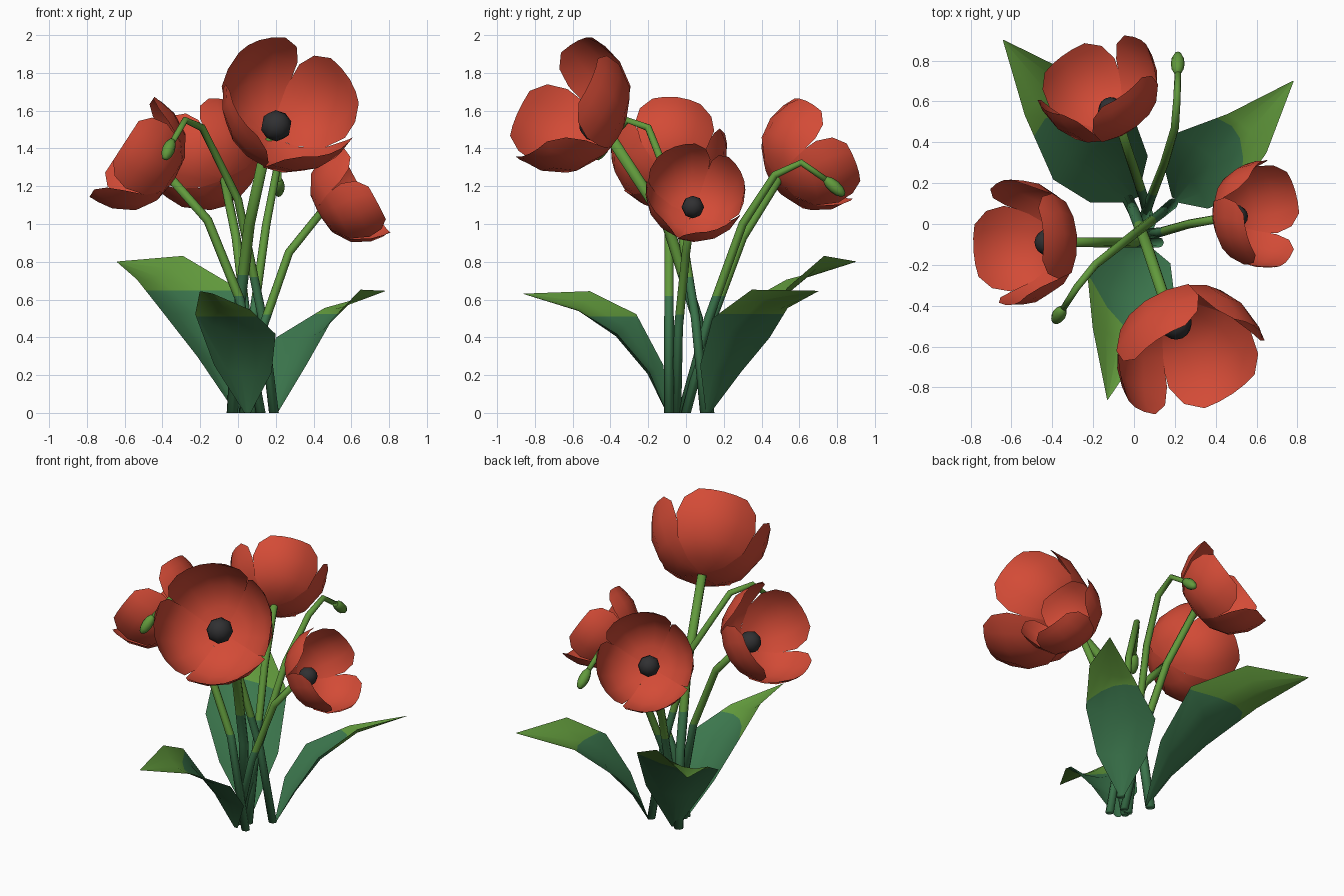
import bpy, bmesh, math
from mathutils import Vector, Matrix

if "Cube" in bpy.data.objects:
    bpy.data.objects.remove(bpy.data.objects["Cube"])


def material(name, rgb):
    m = bpy.data.materials.new(name)
    m.diffuse_color = (*rgb, 1)
    m.use_nodes = True
    m.node_tree.nodes["Principled BSDF"].inputs["Base Color"].default_value = m.diffuse_color
    return m


RED = material("poppy red", (0.65, 0.07, 0.037))
DARK = material("dark green", (0.045, 0.185, 0.075))
LIGHT = material("light green", (0.12, 0.32, 0.045))
BLACK = material("charcoal", (0.03, 0.03, 0.032))


def finish(name, bm, mats, split=None, smooth=True):
    """Turn a bmesh into an object; above height 'split' use the second material."""
    if split:
        bmesh.ops.bisect_plane(bm, geom=bm.verts[:] + bm.edges[:] + bm.faces[:],
                               plane_co=(0, 0, split), plane_no=(0, 0, 1))
        for f in bm.faces:
            f.material_index = int(f.calc_center_median().z > split)
    for f in bm.faces:
        f.smooth = smooth
    me = bpy.data.meshes.new(name)
    bm.to_mesh(me)
    bm.free()
    for m in mats:
        me.materials.append(m)
    ob = bpy.data.objects.new(name, me)
    bpy.context.collection.objects.link(ob)
    return ob


def skin(bm, rows, closed=False):
    """Join rows of points with quads."""
    vs = [[bm.verts.new(p) for p in row] for row in rows]
    n = len(rows[0])
    for a, b in zip(vs, vs[1:]):
        for i in range(n if closed else n - 1):
            j = (i + 1) % n
            bm.faces.new((a[i], a[j], b[j], b[i]))
    return vs


def stem(name, pts, r0, r1, split, sides=8):
    pts = [Vector(p) for p in pts]
    rows = []
    for k, p in enumerate(pts):
        if k == 0:
            t = Vector((0, 0, 1))
        else:
            t = (p - pts[k - 1]).normalized()
            if k < len(pts) - 1:
                t = (t + (pts[k + 1] - p).normalized()).normalized()
        x = Vector((1, 0, 0))
        x = (x - t * x.dot(t)).normalized()
        y = t.cross(x)
        r = r0 + (r1 - r0) * k / (len(pts) - 1)
        rows.append([p + (x * math.cos(a) + y * math.sin(a)) * r
                     for a in (2 * math.pi * i / sides for i in range(sides))])
    bm = bmesh.new()
    vs = skin(bm, rows, True)
    bm.faces.new(vs[0][::-1])
    bm.faces.new(vs[-1])
    finish(name, bm, (DARK, LIGHT), split)


# petal rows: radius, height along the flower axis, half angle in degrees
PETAL = [(0.01, 0.0, 45), (0.16, 0.02, 45), (0.285, 0.10, 46),
         (0.355, 0.23, 44), (0.37, 0.33, 37), (0.37, 0.39, 24)]


def flower(name, base, az, el, roll, size):
    az, el = math.radians(az), math.radians(el)
    n = Vector((math.cos(el) * math.cos(az), math.cos(el) * math.sin(az), math.sin(el)))
    right = Vector((0, 0, 1)).cross(n).normalized()
    up = n.cross(right)
    base = Vector(base)
    # four cupped petals, the side pair slightly outside the other
    for k in range(4):
        mid = roll + 90 * k
        grow = 1.02 if k % 2 else 0.99
        rows = []
        for r, h, half in PETAL:
            row = []
            for i in range(5):
                a = math.radians(mid + half * (i - 2) / 2)
                row.append(base + size * (grow * r * (right * math.cos(a) + up * math.sin(a)) + h * n))
            rows.append(row)
        bm = bmesh.new()
        skin(bm, rows)
        finish(f"{name}_petal_{k + 1}", bm, (RED,))
    # dark centre
    bm = bmesh.new()
    rot = Matrix((right, up, n)).transposed().to_4x4()
    bmesh.ops.create_uvsphere(bm, u_segments=8, v_segments=6, radius=0.083 * size,
                              matrix=Matrix.Translation(base + n * 0.11 * size) @ rot)
    finish(name + "_centre", bm, (BLACK,))


def bud(name, tail, tip):
    tail, tip = Vector(tail), Vector(tip)
    d = tip - tail
    bm = bmesh.new()
    m = (Matrix.Translation((tail + tip) / 2) @ d.to_track_quat('Z', 'Y').to_matrix().to_4x4()
         @ Matrix.Diagonal((0.034, 0.034, d.length / 2, 1)))
    bmesh.ops.create_uvsphere(bm, u_segments=8, v_segments=6, radius=1, matrix=m)
    finish(name, bm, (LIGHT,))


def leaf(name, pts, width, tilt):
    pts = [Vector(p) for p in pts]
    d = pts[-1] - pts[0]
    side = Vector((-d.y, d.x, 0)).normalized()
    rows = []
    for k, (p, w) in enumerate(zip(pts, (0.08, 0.70, 1.0, 0.65, 0.01))):
        t = (pts[min(k + 1, 4)] - pts[max(k - 1, 0)]).normalized()
        nrm = t.cross(side).normalized()
        s = (side + Vector((0, 0, tilt * k / 3))).normalized()
        w *= width
        rows.append([p + s * w * u + nrm * w * 0.3 * (u * u - 0.4) for u in (-1, -0.5, 0, 0.5, 1)])
    bm = bmesh.new()
    skin(bm, rows)
    for v in bm.verts:
        v.co.z = max(v.co.z, 0)
    finish(name, bm, (DARK, LIGHT), 0.81 * pts[-1].z)


# flowers
flower("front_flower", (0.165, -0.40, 1.46), -66, 33, 18, 1.0)
flower("left_flower", (-0.34, -0.09, 1.23), 180, 33, 8, 0.84)
flower("right_flower", (0.43, 0.03, 1.05), 5, 30, 22, 0.72)
flower("back_flower", (-0.075, 0.485, 1.235), 117, 31, 18, 0.82)

# flower stems
stem("front_stem", [(-0.03, 0.12, 0), (0.0, 0.06, 0.5), (0.06, -0.1, 1.0), (0.16, -0.40, 1.46)],
     0.03, 0.029, 0.73)
stem("left_stem", [(0.12, -0.09, 0), (0.01, -0.09, 0.6), (-0.16, -0.09, 1.02), (-0.35, -0.09, 1.235)],
     0.026, 0.023, 0.62)
stem("right_stem", [(0.03, -0.05, 0), (0.13, -0.04, 0.45), (0.27, 0.0, 0.85), (0.435, 0.03, 1.055)],
     0.025, 0.021, 0.52)
stem("back_stem", [(0.08, 0.0, 0), (0.05, 0.12, 0.45), (-0.01, 0.3, 0.93), (-0.075, 0.495, 1.245)],
     0.026, 0.023, 0.62)

# nodding buds
stem("left_bud_stem", [(0.19, 0.1, 0), (0.13, 0.05, 0.5), (0.0, -0.05, 1.13), (-0.19, -0.2, 1.51),
                       (-0.28, -0.31, 1.55), (-0.35, -0.42, 1.43)], 0.026, 0.016, 0.72)
bud("left_bud", (-0.345, -0.41, 1.45), (-0.39, -0.48, 1.34))
stem("back_bud_stem", [(0.03, -0.02, 0), (0.08, 0.12, 0.5), (0.15, 0.3, 1.0), (0.2, 0.47, 1.26),
                       (0.21, 0.61, 1.325), (0.215, 0.74, 1.235)], 0.026, 0.016, 0.62)
bud("back_bud", (0.213, 0.73, 1.245), (0.215, 0.84, 1.15))

# leaves, each with its right-hand edge twisted upward
leaf("back_left_leaf", [(0, 0.12, 0), (-0.09, 0.24, 0.3), (-0.22, 0.40, 0.56), (-0.42, 0.64, 0.74),
                        (-0.64, 0.9, 0.80)], 0.26, -0.40)
leaf("back_right_leaf", [(0.2, 0.12, 0), (0.27, 0.2, 0.22), (0.37, 0.31, 0.42), (0.56, 0.45, 0.58),
                         (0.78, 0.7, 0.645)], 0.22, -0.36)
leaf("front_leaf", [(0.05, -0.1, 0), (0.02, -0.18, 0.22), (-0.02, -0.34, 0.44), (-0.07, -0.55, 0.57),
                    (-0.13, -0.86, 0.63)], 0.225, -0.36)
